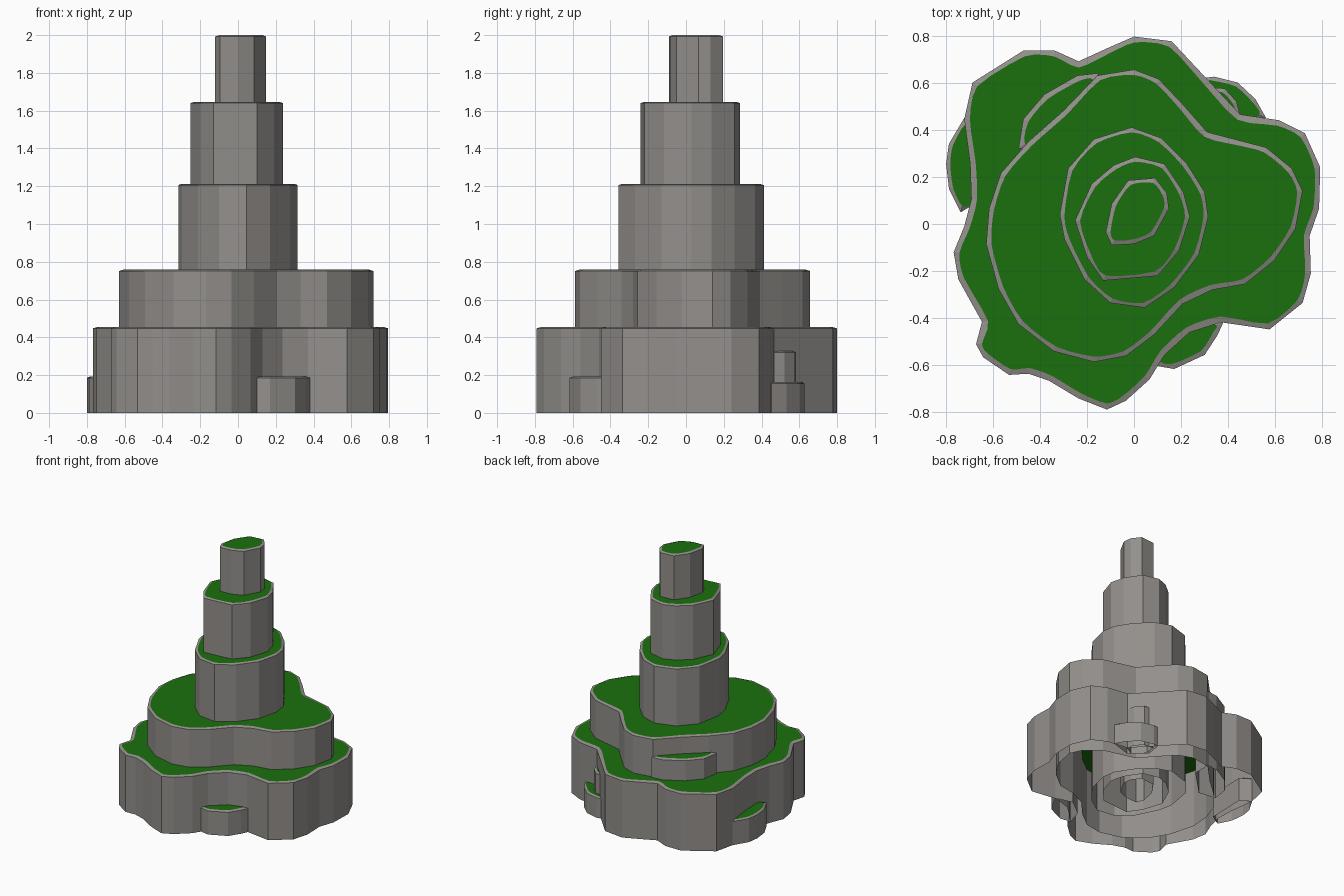
import bpy
from mathutils import Vector

RIM_DROP = 0.007
STEPS = 3          # smooth grass edge points per rock corner


def colour(name, rgb):
    mat = bpy.data.materials.new(name)
    mat.diffuse_color = (*rgb, 1)
    return mat


grass = colour("grass_green", (0.011, 0.16, 0.004))
rock = colour("rock_grey", (0.29, 0.275, 0.26))


def make_object(name, verts, faces, material):
    mesh = bpy.data.meshes.new(name)
    mesh.from_pydata(verts, [], faces)
    mesh.materials.append(material)
    mesh.update()
    obj = bpy.data.objects.new(name, mesh)
    bpy.context.collection.objects.link(obj)


def inset(points, width):
    """Move a counter-clockwise outline inwards along its corner normals."""
    result = []
    n = len(points)
    for i, p in enumerate(points):
        a = (p - points[i - 1]).normalized()
        b = (points[(i + 1) % n] - p).normalized()
        na, nb = Vector((-a.y, a.x)), Vector((-b.y, b.x))
        normal = (na + nb).normalized()
        result.append(p + normal * width / max(normal.dot(na), 0.6))
    return result


def smooth(points):
    """Closed, slightly tightened cardinal spline through the points."""
    n, out = len(points), []
    for i in range(n):
        p0, p1, p2, p3 = (points[(i + k) % n] for k in (-1, 0, 1, 2))
        m1, m2 = (p2 - p0) * 0.35, (p3 - p1) * 0.35
        for s in range(STEPS):
            t = s / STEPS
            out.append(p1 * (2*t**3 - 3*t**2 + 1) + m1 * (t**3 - 2*t**2 + t)
                       + p2 * (3*t**2 - 2*t**3) + m2 * (t**3 - t**2))
    return out


def terrace(name, height, rim, *coords):
    """Open rock wall from the ground, thin sloped rim, grass cap."""
    pts = [Vector(coords[i:i + 2]) * 1.004 for i in range(0, len(coords), 2)]
    n = len(pts)
    if sum(pts[i - 1].cross(pts[i]) for i in range(n)) < 0:
        pts.reverse()
    top = [(p.x, p.y, height) for p in smooth(inset(pts, rim))]
    verts = ([(p.x, p.y, 0) for p in pts]
             + [(p.x, p.y, height - RIM_DROP) for p in pts] + top)
    faces = []
    for i in range(n):
        j = (i + 1) % n
        faces.append((i, j, n + j, n + i))
        arc = [2*n + (i * STEPS + s) % (n * STEPS) for s in range(STEPS + 1)]
        faces.append((n + i, n + j, *reversed(arc)))
    make_object(name + "_rock", verts, faces, rock)
    make_object(name + "_grass", top, [tuple(range(len(top)))], grass)


# Main stacked tiers, bottom to top
terrace("base_tier", 0.455, 0.024,
        0, .795, .16, .775, .305, .62, .45, .465, .615, .44, .725, .385,
        .79, .24, .785, .065, .745, -.05, .75, -.21, .715, -.335, .575, -.447,
        .37, -.417, .235, -.46, .13, -.555, .065, -.66, -.035, -.75,
        -.115, -.787, -.235, -.74, -.36, -.665, -.447, -.635, -.53, -.64,
        -.64, -.565, -.67, -.51, -.645, -.415, -.745, -.235, -.765, -.12,
        -.72, -.01, -.69, .105, -.695, .255, -.72, .445, -.685, .6,
        -.47, .735, -.335, .735, -.235, .69, -.115, .745)
terrace("second_tier", 0.758, 0.022,
        0, .655, .105, .615, .205, .51, .31, .39, .445, .355, .56, .325,
        .67, .235, .715, .14, .685, -.02, .595, -.155, .47, -.255, .33, -.28,
        .205, -.34, .085, -.47, -.035, -.56, -.17, -.585, -.34, -.54,
        -.49, -.425, -.575, -.275, -.627, -.085, -.615, .065, -.565, .215,
        -.447, .35, -.3, .48, -.155, .63)
terrace("third_tier", 1.213, 0.02,
        -.01, .41, .115, .365, .225, .255, .3, .135, .315, .03, .275, -.13,
        .17, -.27, .045, -.355, -.1, -.335, -.21, -.235, -.295, -.065,
        -.315, .04, -.28, .235, -.17, .36)
terrace("fourth_tier", 1.647, 0.02,
        .005, .285, .13, .255, .21, .135, .237, .03, .19, -.115, .1, -.22,
        -.13, -.24, -.2, -.14, -.25, .015, -.18, .17, -.085, .25)
terrace("peak_tier", 2.0, 0.02,
        -.025, .185, .09, .195, .14, .13, .148, .065, .085, -.05, 0, -.085,
        -.095, -.09, -.12, -.035, -.095, .085)

# Small side ledges, partly buried in the tiers
terrace("back_left_ledge", 0.62, 0.024,
        -.49, .32, -.47, .445, -.38, .55, -.24, .63, -.15, .64,
        -.15, .5, -.35, .3)
terrace("front_ledge", 0.193, 0.022,
        .085, -.6, .17, -.615, .3, -.555, .355, -.47, .38, -.415,
        .25, -.38, .12, -.48)
terrace("left_ledge", 0.193, 0.018,
        -.797, .255, -.785, .15, -.735, .05, -.65, .1, -.64, .4,
        -.72, .45, -.785, .34)
terrace("back_right_low_ledge", 0.163, 0.018,
        .3, .62, .34, .625, .44, .6, .515, .53, .56, .45, .4, .4, .28, .5)
terrace("back_right_high_ledge", 0.328, 0.018,
        .31, .58, .385, .575, .435, .52, .45, .46, .38, .42, .3, .5)
